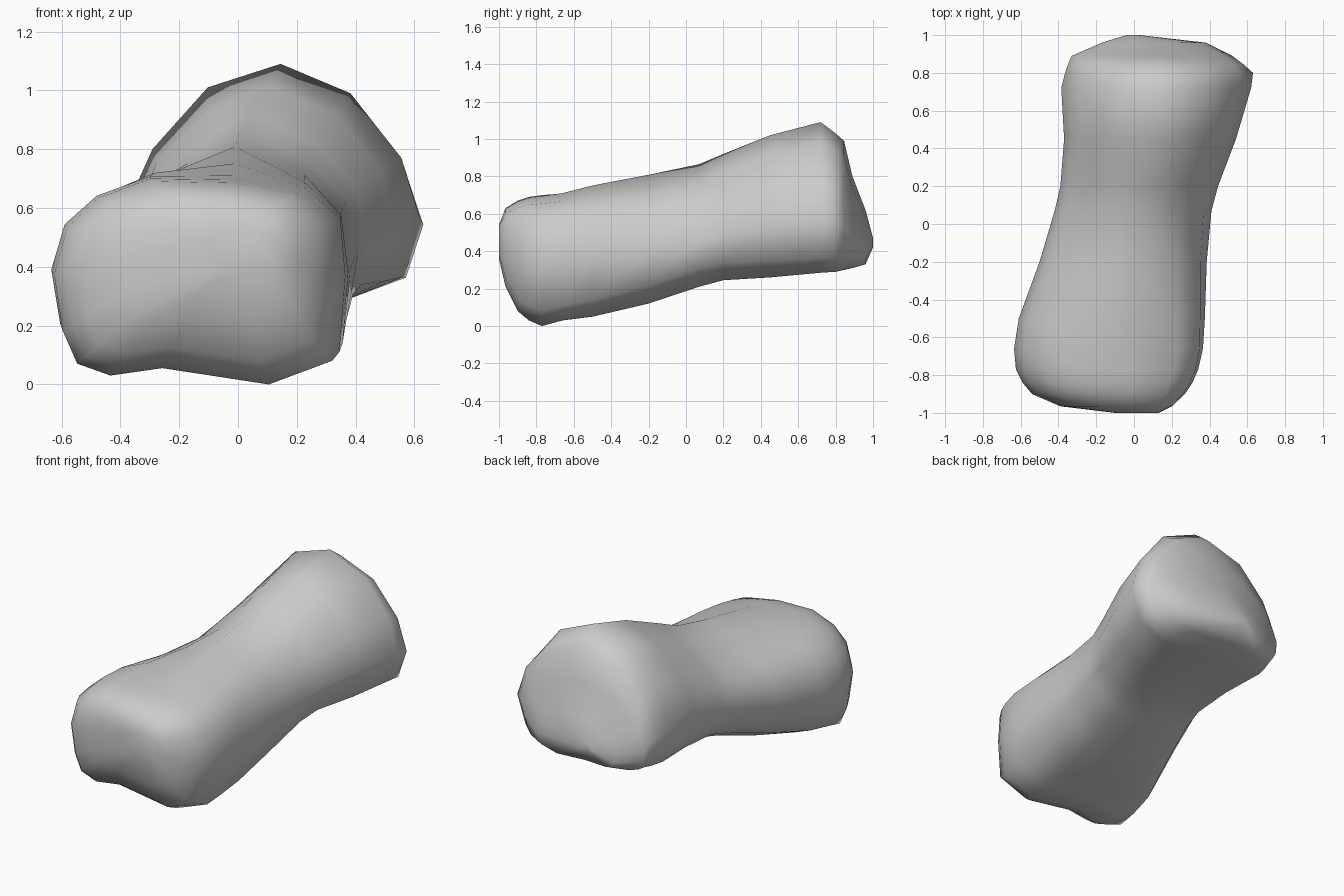
import bpy
import bmesh

cube = bpy.data.objects.get("Cube")
if cube:
    bpy.data.objects.remove(cube, do_unlink=True)

# Cross-section outlines (x, z), counter-clockwise from the +x side
FRONT = [(.35, .35), (.335, .55), (.22, .65), (0, .69), (-.3, .695), (-.48, .63), (-.59, .53),
         (-.635, .37), (-.605, .18), (-.555, .07), (-.44, .03), (-.26, .055), (.11, 0),
         (.33, .08)]
WAIST = [(.405, .44), (.365, .61), (.24, .745), (0, .86), (-.18, .74), (-.34, .64), (-.4, .56),
         (-.435, .47), (-.41, .35), (-.35, .26), (-.27, .22), (-.1, .2), (.15, .19),
         (.39, .295)]
BACK = [(.63, .56), (.565, .77), (.39, .99), (.15, 1.09), (-.1, 1.01), (-.29, .8), (-.34, .69),
        (-.385, .55), (-.375, .42), (-.34, .34), (-.26, .3), (0, .315), (.37, .285),
        (.57, .365)]

# Extents of the body at stations along y: (y, x min, x max, z min, z max)
STATIONS = [(-1, -.1, .13, .36, .54), (-.965, -.39, .2, .21, .63), (-.9, -.54, .27, .08, .67),
            (-.84, -.59, .31, .03, .69), (-.77, -.625, .34, 0, .7), (-.66, -.635, .365, .03, .715),
            (-.5, -.61, .375, .05, .755), (-.2, -.5, .385, .12, .81),
            (.07, -.42, .41, .21, .865), (.2, -.39, .445, .245, .92), (.45, -.37, .54, .26, 1.02),
            (.72, -.385, .62, .285, 1.09), (.8, -.365, .63, .29, 1.03),
            (.845, -.35, .58, .3, .99), (.89, -.33, .52, .31, .8),
            (.96, -.17, .38, .33, .62), (1, -.04, .03, .42, .47)]


def normalised(outline):
    """Scale an outline so that it fills the unit square."""
    xs, zs = zip(*outline)
    width, height = max(xs) - min(xs), max(zs) - min(zs)
    return [((x - min(xs)) / width, (z - min(zs)) / height) for x, z in outline]


front, waist, back = map(normalised, (FRONT, WAIST, BACK))


def section(y):
    """Blend the outlines for a position along the body."""
    t = min(abs(y) / .7, 1)
    end = front if y < 0 else back
    return [(a + (c - a) * t, b + (d - b) * t) for (a, b), (c, d) in zip(waist, end)]


# Lofted body
bm = bmesh.new()
rings = []
for y, left, right, low, high in STATIONS:
    rings.append([bm.verts.new((left + u * (right - left), y, low + v * (high - low)))
                  for u, v in section(y)])

count = len(FRONT)
for near, far in zip(rings, rings[1:]):
    for i in range(count):
        j = (i + 1) % count
        bm.faces.new((near[i], near[j], far[j], far[i]))

# Closed ends
bm.faces.new(rings[0])
bm.faces.new(rings[-1])
bmesh.ops.recalc_face_normals(bm, faces=bm.faces)

for face in bm.faces:
    face.smooth = True

mesh = bpy.data.meshes.new("rock_body")
bm.to_mesh(mesh)
bm.free()
rock = bpy.data.objects.new("rock_body", mesh)
bpy.context.collection.objects.link(rock)

# Plain stone grey
stone = bpy.data.materials.new("stone_grey")
stone.use_nodes = True
grey = (.6, .6, .6, 1)
stone.diffuse_color = grey
stone.node_tree.nodes["Principled BSDF"].inputs["Base Color"].default_value = grey
mesh.materials.append(stone)
